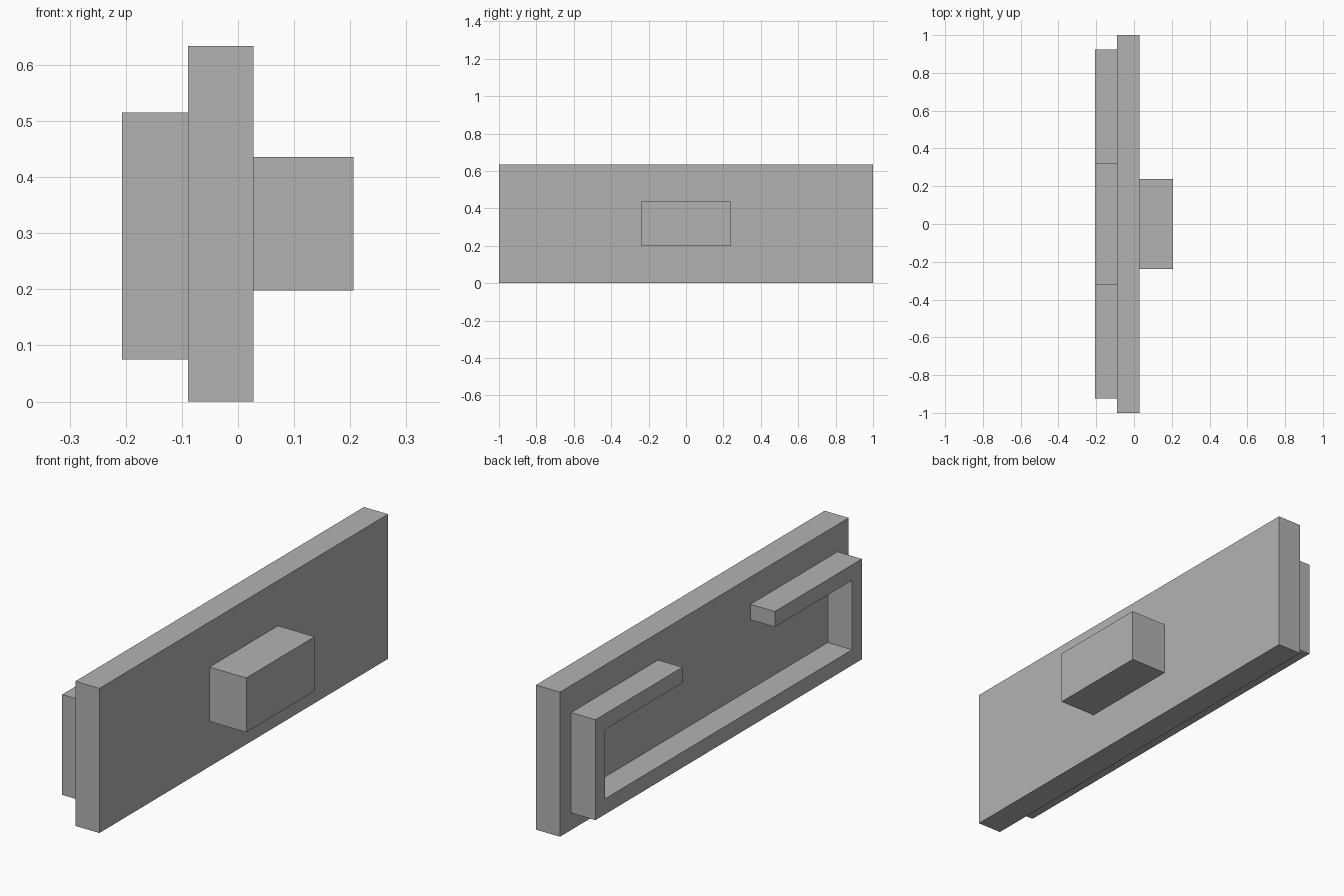
import bpy
import bmesh

cube = bpy.data.objects.get("Cube")
if cube:
    bpy.data.objects.remove(cube, do_unlink=True)

grey = bpy.data.materials.new("plain grey")
grey.use_nodes = True
colour = (0.45, 0.45, 0.45, 1)
grey.diffuse_color = colour
grey.node_tree.nodes["Principled BSDF"].inputs["Base Color"].default_value = colour


def slab(name, outline, x0, x1):
    """Extrude a (y, z) outline along x."""
    bm = bmesh.new()
    face = bm.faces.new([bm.verts.new((x0, y, z)) for y, z in outline])
    out = bmesh.ops.extrude_face_region(bm, geom=[face], use_keep_orig=True)
    moved = [v for v in out["geom"] if isinstance(v, bmesh.types.BMVert)]
    bmesh.ops.translate(bm, vec=(x1 - x0, 0, 0), verts=moved)
    bmesh.ops.recalc_face_normals(bm, faces=bm.faces)
    mesh = bpy.data.meshes.new(name)
    bm.to_mesh(mesh)
    bm.free()
    mesh.materials.append(grey)
    obj = bpy.data.objects.new(name, mesh)
    bpy.context.collection.objects.link(obj)
    return obj


def rect(half, z0, z1):
    return [(-half, z0), (half, z0), (half, z1), (-half, z1)]


# Depths of the three layers along x
RAIL, BACK, FRONT, TIP = -0.207, -0.089, 0.028, 0.206

# Main plate and the block on its +x side
slab("plate", rect(1.0, 0.0, 0.634), BACK, FRONT)
slab("block", rect(0.237, 0.198, 0.436), FRONT, TIP)

# Rectangular rail with a gap in the middle of its top run
half, low, high, gap, bar = 0.923, 0.075, 0.515, 0.32, 0.068
right_half = [(half, low), (half, high), (gap, high), (gap, high - bar),
              (half - bar, high - bar), (half - bar, low + bar)]
left_half = [(-y, z) for y, z in reversed(right_half)]
slab("open_rail", right_half + left_half, RAIL, BACK)
